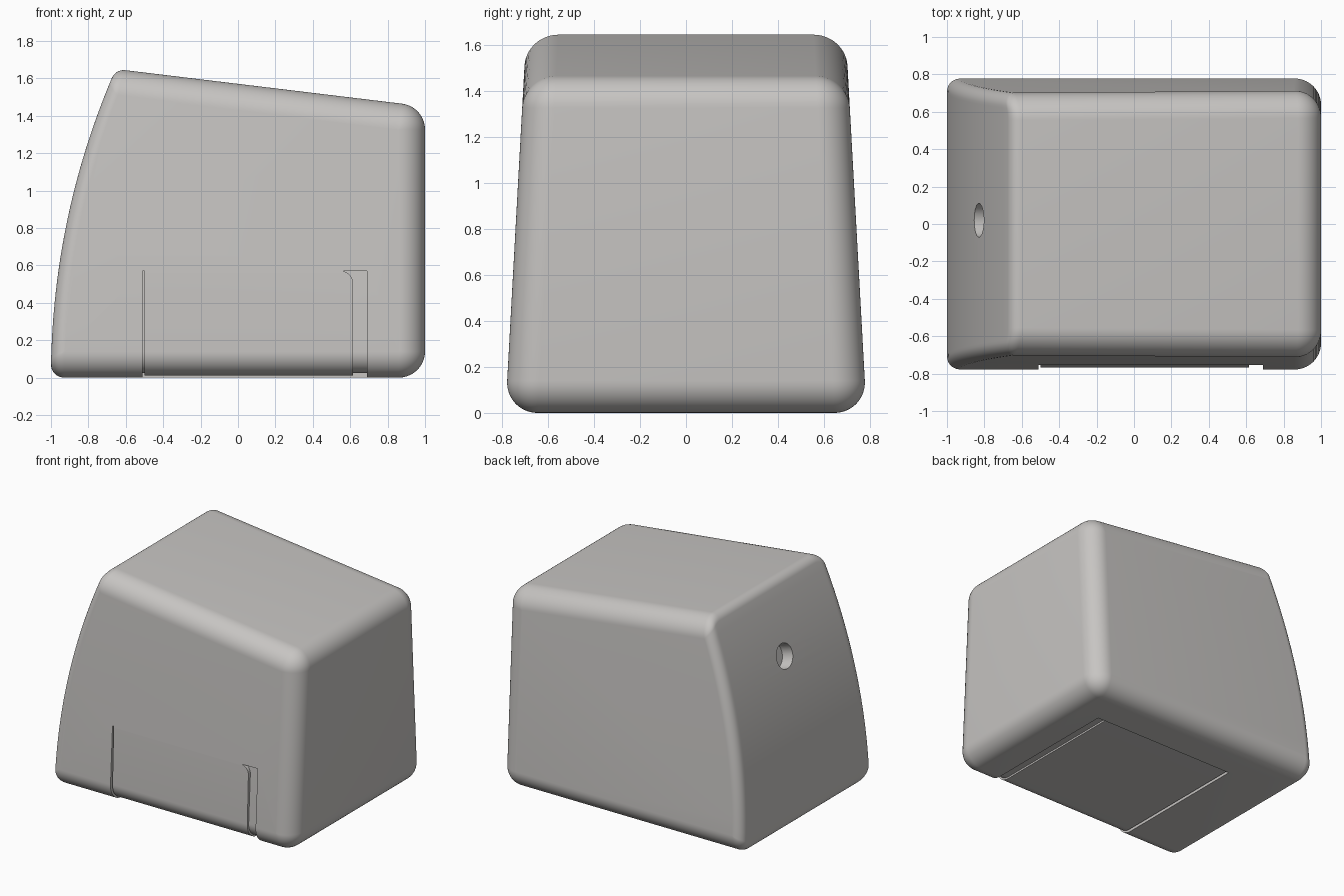
import bpy, bmesh, math
from mathutils import Vector, Matrix

if "Cube" in bpy.data.objects:
    bpy.data.objects.remove(bpy.data.objects["Cube"])

BIG, SMALL = 0.14, 0.07      # edge radii
CURVE = 4.1                  # radius of the bowed end


def bow(z):
    return -1 + CURVE - math.sqrt(CURVE ** 2 - z ** 2)


def bow_dir(z):
    return Vector((z / math.sqrt(CURVE ** 2 - z ** 2), 1)).normalized()


def roof(x):
    return 1.643 - 0.121 * (x + 0.6)


def round_off(r, depth):
    return 0 if depth >= r else r - math.sqrt(r * r - (r - depth) ** 2)


def fillet(p, a, b, r, n=10):
    """Arc at corner p between directions a and b."""
    half = a.angle(b) / 2
    t = r / math.tan(half)
    c = p + (a + b).normalized() * (r / math.sin(half))
    u, v = p + a * t - c, p + b * t - c
    ang = math.pi - 2 * half
    return [c + (u * math.sin((1 - k / n) * ang) + v * math.sin(k / n * ang)) / math.sin(ang)
            for k in range(n + 1)]


def outline(depth, inset):
    """Side profile at a given depth below the flat side."""
    R, r = BIG - inset, SMALL - inset
    ob, os_ = round_off(R, depth), round_off(r, depth)
    o, l = ob + inset, os_ + inset
    rb, rs = max(R - ob, 0.002), max(r - os_, 0.002)
    z = 1.6
    for _ in range(12):
        z = roof(bow(z) + l) - o
    bl, br = Vector((bow(o) + l, o)), Vector((1 - o, o))
    tr, tl = Vector((1 - o, roof(1 - o) - o)), Vector((bow(z) + l, z))
    right, up = Vector((1, 0)), Vector((0, 1))
    slope = Vector((1, -0.121)).normalized()
    pts = fillet(bl, bow_dir(o), right, rs)
    pts += fillet(br, -right, up, rb)
    pts += fillet(tr, -up, -slope, rb)
    pts += fillet(tl, slope, -bow_dir(z), rs)
    z0, z1 = pts[-1].y, pts[0].y
    for k in range(1, 24):
        zz = z0 + (z1 - z0) * k / 24
        pts.append(Vector((bow(zz) + l, zz)))
    return pts


def new_object(name, bm):
    bmesh.ops.recalc_face_normals(bm, faces=bm.faces)
    me = bpy.data.meshes.new(name)
    bm.to_mesh(me)
    bm.free()
    ob = bpy.data.objects.new(name, me)
    bpy.context.collection.objects.link(ob)
    return ob


def shell(name, inset=0.0, taper=False):
    """Rounded housing, lofted through outlines from one side to the other."""
    bm = bmesh.new()
    R, n = BIG - inset, 14
    depths = [R * (1 - math.cos(k / n * math.pi / 2)) for k in range(n + 1)]
    layers = [(d, -1) for d in depths] + [(d, 1) for d in reversed(depths)]
    rings = []
    for d, s in layers:
        ring = []
        for p in outline(d, inset):
            cut = inset * (1 - p.y / 0.57) if taper else inset
            ring.append(bm.verts.new((p.x, s * (0.785 - 0.055 * p.y - cut - d), p.y)))
        rings.append(ring)
    for a, b in zip(rings, rings[1:]):
        m = len(a)
        for i in range(m):
            j = (i + 1) % m
            bm.faces.new((a[i], a[j], b[j], b[i]))
    bm.faces.new(rings[0])
    bm.faces.new(rings[-1])
    return new_object(name, bm)


def prism(name, pts, y0=-1.0, y1=0.43):
    bm = bmesh.new()
    a = [bm.verts.new((x, y0, z)) for x, z in pts]
    b = [bm.verts.new((x, y1, z)) for x, z in pts]
    bm.faces.new(a)
    bm.faces.new(b)
    for i in range(len(a)):
        j = (i + 1) % len(a)
        bm.faces.new((a[i], a[j], b[j], b[i]))
    return new_object(name, bm)


def subtract(target, cutter):
    mod = target.modifiers.new("cut", 'BOOLEAN')
    mod.operation, mod.solver, mod.object = 'DIFFERENCE', 'EXACT', cutter
    bpy.context.view_layer.objects.active = target
    bpy.ops.object.modifier_apply(modifier=mod.name)
    bpy.data.objects.remove(cutter)


# Main housing
housing = shell("housing")

# Slightly recessed access cover on the front and underside
cover = prism("cover_cutter", [(-0.505, -0.1), (0.65, -0.1), (0.65, 0.56), (-0.505, 0.56)])
subtract(cover, shell("cover_core", 0.012, True))
subtract(housing, cover)

# Narrow gap on the left of the cover
gap = prism("gap_cutter", [(-0.51, -0.1), (-0.5, -0.1), (-0.5, 0.57), (-0.51, 0.57)])
subtract(gap, shell("gap_core", 0.025))
subtract(housing, gap)

# Wide finger slot on the right, with a curved upper corner
arc = [(0.55 + 0.065 * math.sin(k * math.pi / 16), 0.505 + 0.065 * math.cos(k * math.pi / 16))
       for k in range(9)]
slot = prism("slot_cutter", arc + [(0.615, -0.1), (0.69, -0.1), (0.69, 0.57)])
subtract(slot, shell("slot_core", 0.025))
subtract(housing, slot)

# Round socket in the bowed end
zc = 1.17
d = bow_dir(zc)
normal = Vector((-d.y, 0, d.x))
bm = bmesh.new()
bmesh.ops.create_cone(bm, cap_ends=True, segments=40, radius1=0.09, radius2=0.09, depth=0.18,
                      matrix=Matrix.Translation((bow(zc), 0.02, zc))
                      @ normal.to_track_quat('Z', 'Y').to_matrix().to_4x4())
subtract(housing, new_object("socket_cutter", bm))

# Plain warm grey plastic
mat = bpy.data.materials.new("warm grey")
mat.diffuse_color = (0.57, 0.555, 0.54, 1)
mat.use_nodes = True
mat.node_tree.nodes["Principled BSDF"].inputs["Base Color"].default_value = mat.diffuse_color
housing.data.materials.clear()
housing.data.materials.append(mat)
for f in housing.data.polygons:
    f.material_index = 0

bpy.ops.object.select_all(action='DESELECT')
housing.select_set(True)
bpy.context.view_layer.objects.active = housing
bpy.ops.object.shade_smooth_by_angle(angle=math.radians(35))
